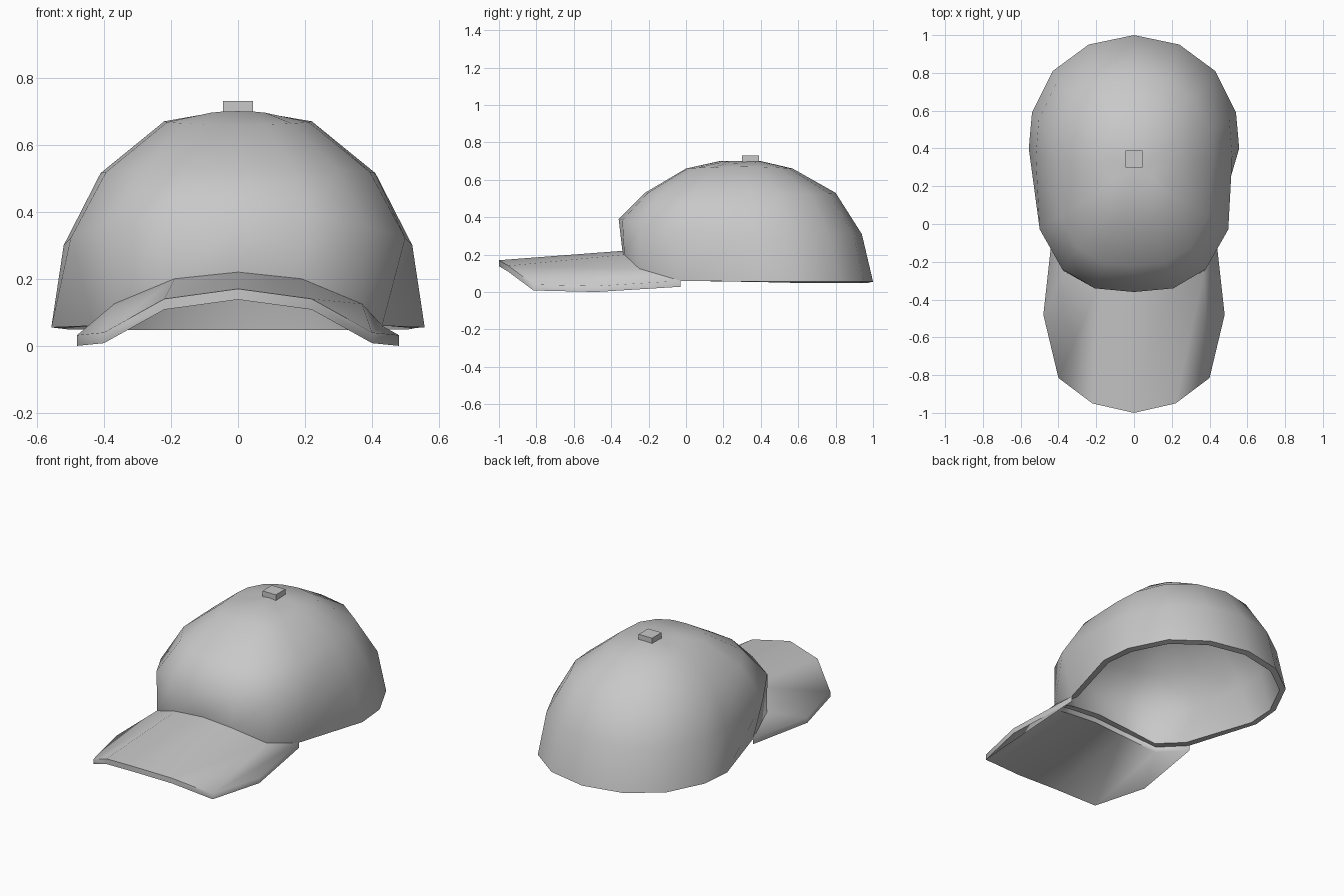
import bpy, bmesh, math

default_cube = bpy.data.objects.get("Cube")
if default_cube:
    bpy.data.objects.remove(default_cube, do_unlink=True)

fabric = bpy.data.materials.new("grey fabric")
fabric.use_nodes = True
GREY = (0.58, 0.58, 0.58, 1)
fabric.diffuse_color = GREY
for node in fabric.node_tree.nodes:
    if node.type == 'BSDF_PRINCIPLED':
        node.inputs["Base Color"].default_value = GREY


def finish(name, bm, thickness=0, angle=55):
    """Turn a bmesh into a shaded object, optionally thickened inward."""
    bmesh.ops.recalc_face_normals(bm, faces=bm.faces)
    mesh = bpy.data.meshes.new(name)
    bm.to_mesh(mesh)
    bm.free()
    mesh.materials.append(fabric)
    obj = bpy.data.objects.new(name, mesh)
    bpy.context.collection.objects.link(obj)
    bpy.ops.object.select_all(action='DESELECT')
    obj.select_set(True)
    bpy.context.view_layer.objects.active = obj
    if thickness:
        shell = obj.modifiers.new("thickness", 'SOLIDIFY')
        shell.thickness = thickness
        shell.offset = -1
        bpy.ops.object.modifier_apply(modifier=shell.name)
    bpy.ops.object.shade_smooth_by_angle(angle=math.radians(angle))
    return obj


def both_sides(half):
    """Closed loop from a half outline running front to back."""
    return half + [(-x, y, z) for x, y, z in half[-2:0:-1]]


# Lower edge of the crown; its front part is the seam shared with the brim
seam = [(0, -0.34, 0.22), (0.19, -0.33, 0.20), (0.37, -0.25, 0.125), (0.43, -0.03, 0.06)]
base = seam + [(0.557, 0.40, 0.055), (0.54, 0.59, 0.055), (0.43, 0.81, 0.055),
               (0.24, 0.95, 0.055), (0, 1.0, 0.055)]

# Unit half outline of the crown, front to back
outline = [(0, -1), (0.4, -0.97), (0.73, -0.815), (0.96, -0.49), (1, 0.1),
           (0.97, 0.4), (0.775, 0.73), (0.43, 0.93), (0, 1)]


def crown_ring(width, front, back, z_front, z_side, z_back):
    mid, reach = (front + back) / 2, (back - front) / 2
    half = []
    for u, v in outline:
        z_end = z_front if v < 0 else z_back
        half.append((u * width, mid + v * reach, z_side + (z_end - z_side) * v * v))
    return both_sides(half)


# Crown: stacked rings closed at the top
rings = [both_sides(base),
         crown_ring(0.52, -0.36, 0.94, 0.39, 0.30, 0.31),
         crown_ring(0.41, -0.22, 0.80, 0.53, 0.515, 0.53),
         crown_ring(0.22, 0.00, 0.57, 0.66, 0.67, 0.66),
         crown_ring(0.11, 0.18, 0.40, 0.70, 0.687, 0.70)]
bm = bmesh.new()
loops = [[bm.verts.new(p) for p in ring] for ring in rings]
count = len(loops[0])
for low, high in zip(loops, loops[1:]):
    for i in range(count):
        j = (i + 1) % count
        bm.faces.new((low[i], low[j], high[j], high[i]))
apex = bm.verts.new((0, 0.29, 0.70))
for i in range(count):
    bm.faces.new((loops[-1][i], loops[-1][(i + 1) % count], apex))
finish("crown", bm, thickness=0.035)

# Brim: arched sheet from the seam to the front edge, thickened downward
edge = [(0, -1.0, 0.17), (0.22, -0.95, 0.14), (0.40, -0.815, 0.04), (0.48, -0.48, 0.032)]


def span(half):
    return [(-x, y, z) for x, y, z in half[:0:-1]] + half


bm = bmesh.new()
rows = [[bm.verts.new(p) for p in span(half)] for half in (edge, seam)]
for i in range(len(rows[0]) - 1):
    bm.faces.new((rows[0][i], rows[0][i + 1], rows[1][i + 1], rows[1][i]))
bmesh.ops.recalc_face_normals(bm, faces=bm.faces)
copy = bmesh.ops.extrude_face_region(bm, geom=bm.faces[:], use_keep_orig=True)
lower = [g for g in copy["geom"] if isinstance(g, bmesh.types.BMVert)]
bmesh.ops.translate(bm, verts=lower, vec=(0, 0, -0.032))
finish("brim", bm)

# Square button on top
bm = bmesh.new()
bmesh.ops.create_cube(bm, size=1)
bmesh.ops.scale(bm, vec=(0.09, 0.09, 0.05), verts=bm.verts)
bmesh.ops.translate(bm, vec=(0, 0.345, 0.705), verts=bm.verts)
finish("top_button", bm, angle=30)
